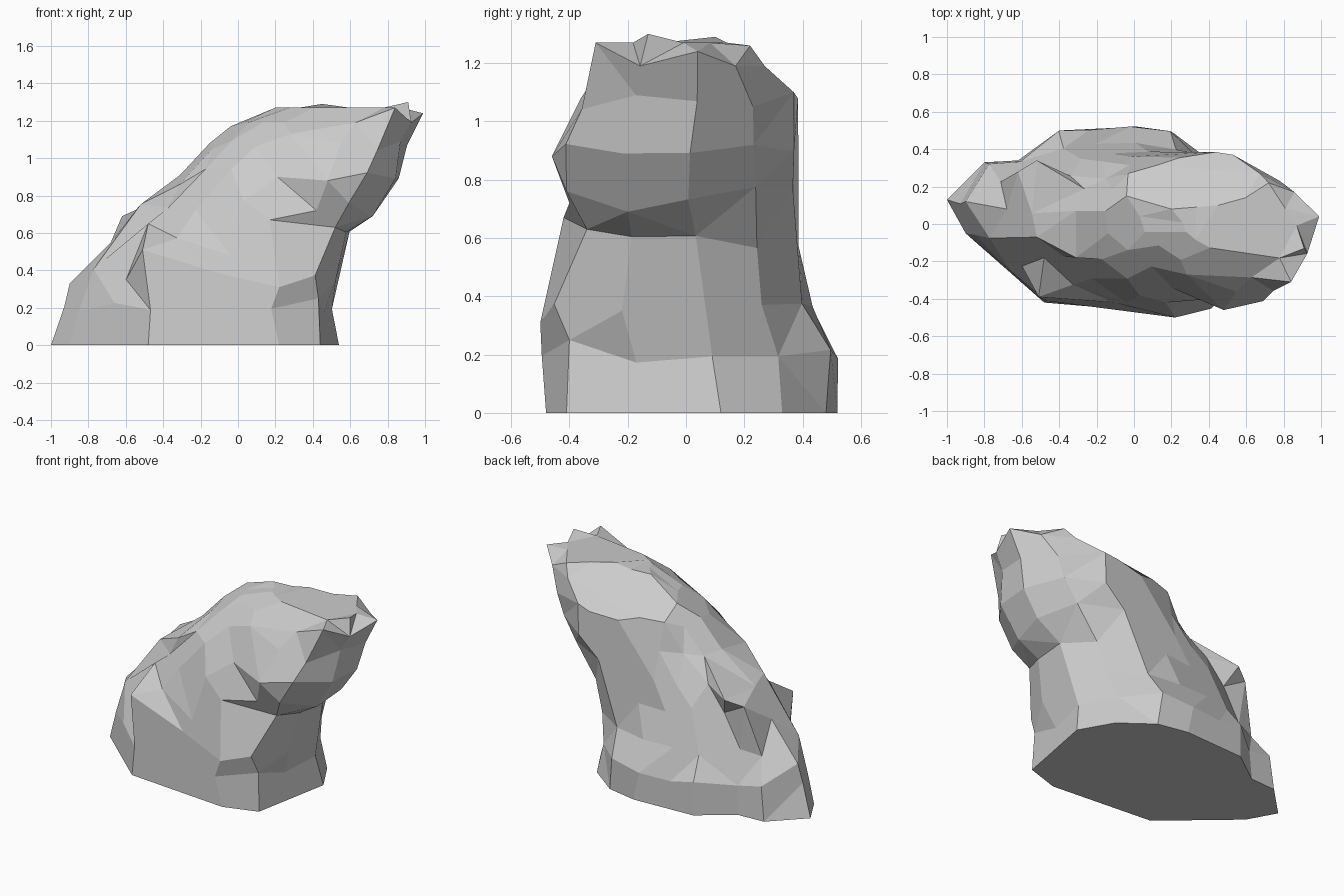
import bpy, bmesh, random
from mathutils import Vector

if "Cube" in bpy.data.objects:
    bpy.data.objects.remove(bpy.data.objects["Cube"])

random.seed(4)

# Plan outlines: the foot in real units, the upper part normalised to -1..1
foot = [(.54, .12), (.42, .33), (.22, .48), (.02, .52), (-.2, .52), (-.4, .5),
        (-.62, .34), (-.8, .33), (-1, .13), (-.9, -.05), (-.67, -.24),
        (-.48, -.42), (-.1, -.44), (.22, -.48), (.44, -.41), (.49, -.15)]
foot = [((x + .23) / .77, (y - .02) / .5) for x, y in foot]
crown = [(1, .1), (.8, .65), (.4, 1), (.1, 1), (-.25, .95), (-.5, .85),
         (-.75, .7), (-.92, .5), (-1, .2), (-.94, -.1), (-.78, -.35),
         (-.52, -.62), (-.12, -.8), (.3, -.95), (.7, -.95), (.95, -.5)]

# Leaning envelope: z, x min, x max, y min, y max
levels = [(0, -1, .54, -.48, .52), (.2, -.94, .51, -.5, .52),
          (.38, -.85, .55, -.49, .43), (.59, -.68, .61, -.43, .4),
          (.75, -.56, .75, -.43, .37), (.92, -.32, .86, -.43, .37),
          (1.07, -.16, .91, -.37, .37), (1.19, .03, .95, -.3, .27),
          (1.27, .26, .87, -.19, .14)]

# Ledges, lumps and spikes that pull the nearest corner to themselves
landmarks = [(.48, -.46, .88), (.42, -.4, .72), (.17, -.42, .67), (.03, -.38, .77),
             (.28, -.27, 1.13), (.84, -.31, 1.27), (.91, -.13, 1.3), (.99, .04, 1.24),
             (.72, .22, 1.26), (.45, .1, 1.29), (.2, .08, 1.27), (.53, .37, 1.1),
             (-.62, .28, .69), (-.52, .34, .73), (-.68, .08, .55), (-.67, -.23, .54),
             (-.51, -.39, .51), (-.48, -.18, .65), (-.31, .07, .91), (-.31, -.18, .86),
             (-.9, .12, .33), (.72, -.2, .69), (.52, -.34, .63), (.43, -.4, .25),
             (.22, -.5, .31), (-.04, -.42, .48), (.78, .23, 1.05), (-.04, .15, 1.17)]

bm = bmesh.new()
rings = []
for z, x0, x1, y0, y1 in levels:
    t = min(1, z)
    ring = []
    for (a, b), (c, d) in zip(foot, crown):
        u, v = a + (c - a) * t, b + (d - b) * t
        p = Vector(((x0 + x1) / 2 + u * (x1 - x0) / 2, (y0 + y1) / 2 + v * (y1 - y0) / 2, z))
        if 0 < z < 1.15:
            p += Vector((random.uniform(-.015, .015), random.uniform(-.015, .015), random.uniform(-.03, .03)))
        ring.append(bm.verts.new(p))
    rings.append(ring)

free = [v for r in rings[1:] for v in r]
for p in map(Vector, landmarks):
    v = min(free, key=lambda w: (w.co - p).length)
    if (v.co - p).length < .17:
        v.co = p
        free.remove(v)

# Rock skin and flat underside
n = len(foot)
for lo, hi in zip(rings, rings[1:]):
    for i in range(n):
        j = (i + 1) % n
        bm.faces.new((lo[i], lo[j], hi[j], hi[i]))
bm.faces.new(rings[0][::-1])
bm.faces.new(rings[-1])
bmesh.ops.triangulate(bm, faces=bm.faces[:])
bmesh.ops.recalc_face_normals(bm, faces=bm.faces[:])
# Merge nearly coplanar facets into larger broken planes
bmesh.ops.dissolve_limit(bm, angle_limit=.16, verts=bm.verts[:], edges=bm.edges[:])

mesh = bpy.data.meshes.new("leaning_rock")
bm.to_mesh(mesh)
bm.free()
rock = bpy.data.objects.new("leaning_rock", mesh)
bpy.context.collection.objects.link(rock)
